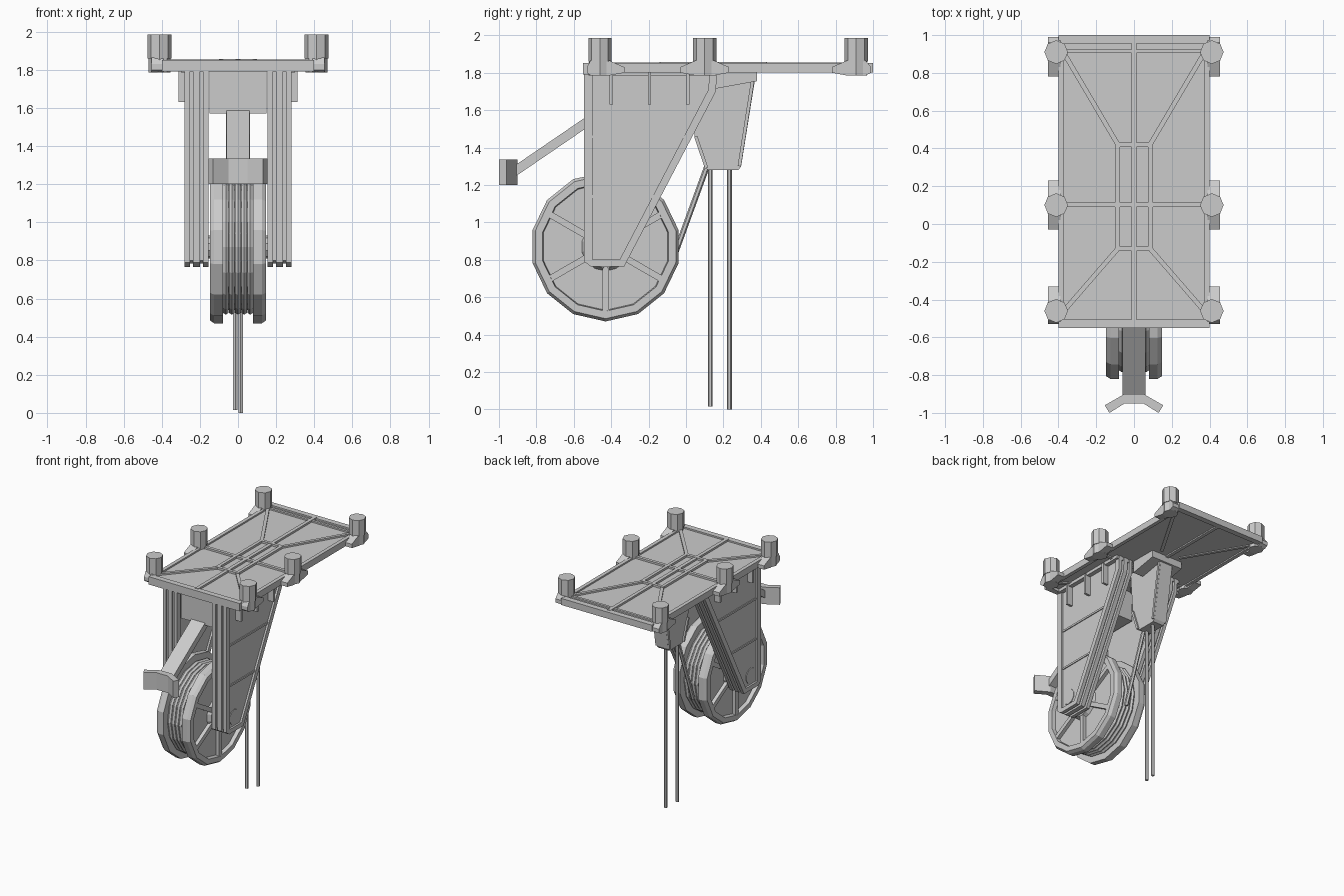
import bpy, bmesh, math
from mathutils import Vector, Matrix

if "Cube" in bpy.data.objects:
    bpy.data.objects.remove(bpy.data.objects["Cube"])


def finish(name, bm):
    bmesh.ops.recalc_face_normals(bm, faces=bm.faces[:])
    me = bpy.data.meshes.new(name)
    bm.to_mesh(me)
    bm.free()
    ob = bpy.data.objects.new(name, me)
    bpy.context.collection.objects.link(ob)
    return ob


def prism(name, pts, a, b, axis='x'):
    """Extrude a (y,z) profile along x, or an (x,y) profile along z."""
    bm = bmesh.new()
    put = (lambda p, t: (t, p[0], p[1])) if axis == 'x' else (lambda p, t: (p[0], p[1], t))
    lo = [bm.verts.new(put(p, a)) for p in pts]
    hi = [bm.verts.new(put(p, b)) for p in pts]
    bm.faces.new(lo)
    bm.faces.new(hi)
    for i in range(len(pts)):
        j = (i + 1) % len(pts)
        bm.faces.new((lo[i], lo[j], hi[j], hi[i]))
    return finish(name, bm)


def box(name, x0, x1, y0, y1, z0, z1):
    return prism(name, [(y0, z0), (y1, z0), (y1, z1), (y0, z1)], x0, x1)


def bar(name, p, q, w, h, sides=4):
    """Straight bar from p to q: box of width w, thickness h, or a round rod of diameter w."""
    p, q = Vector(p), Vector(q)
    d = q - p
    bm = bmesh.new()
    if sides == 4:
        bmesh.ops.create_cube(bm, size=1, matrix=Matrix.Diagonal((w, h, d.length, 1)))
    else:
        bmesh.ops.create_cone(bm, cap_ends=True, segments=sides, radius1=w / 2,
                              radius2=w / 2, depth=d.length)
    z = d.normalized()
    ref = Vector((1, 0, 0)) if abs(z.x) < 1e-4 else Vector((0, 0, 1))
    y = z.cross(ref).normalized()
    x = y.cross(z)
    if abs(z.x) >= 1e-4:
        x, y = y, z.cross(y)          # flat bars keep their thickness upright
    m = Matrix((x, y, z)).transposed().to_4x4()
    m.translation = (p + q) / 2
    bmesh.ops.transform(bm, matrix=m, verts=bm.verts)
    return finish(name, bm)


HUB_Y, HUB_Z = -0.43, 0.87


def lathe(name, pts, n):
    """Spin a closed (radius, x) profile round the spool axle."""
    bm = bmesh.new()
    rings = []
    for k in range(n):
        a = math.tau * k / n + math.pi / 2
        rings.append([bm.verts.new((x, HUB_Y + r * math.cos(a), HUB_Z + r * math.sin(a)))
                      for r, x in pts])
    for k in range(n):
        A, B = rings[k], rings[(k + 1) % n]
        for i in range(len(pts)):
            j = (i + 1) % len(pts)
            bm.faces.new((A[i], A[j], B[j], B[i]))
    return finish(name, bm)


# deck: thin sheet, raised rim and ribs
box("deck_sheet", -0.39, 0.39, -0.54, 0.99, 1.81, 1.84)
box("deck_front_rim", -0.40, 0.40, -0.55, -0.505, 1.79, 1.852)
box("deck_back_rim", -0.40, 0.40, 0.955, 1.0, 1.80, 1.852)
box("deck_centre_rib", -0.014, 0.014, -0.52, 0.97, 1.80, 1.855)
box("deck_cross_rib", -0.38, 0.38, 0.09, 0.115, 1.80, 1.855)
box("deck_back_rib", -0.37, 0.37, 0.905, 0.925, 1.83, 1.852)
for y in (-0.13, 0.42):
    box("deck_inner_cross_rib", -0.09, 0.09, y - 0.012, y + 0.012, 1.83, 1.857)
for s in (-1, 1):
    box("deck_side_rim", s * 0.37, s * 0.40, -0.55, 1.0, 1.80, 1.852)
    box("deck_inner_rib", s * 0.075, s * 0.10, -0.14, 0.43, 1.83, 1.857)
    bar("deck_diagonal_rib", (s * 0.38, 0.92, 1.828), (s * 0.085, 0.42, 1.828), 0.025, 0.05)
    bar("deck_diagonal_rib", (s * 0.38, -0.47, 1.828), (s * 0.085, -0.13, 1.828), 0.025, 0.05)

# six posts with flared brackets on the deck edge
for s in (-1, 1):
    for y, f, b in ((-0.46, 0.07, 0.13), (0.10, 0.13, 0.13), (0.91, 0.13, 0.08)):
        x = s * 0.412
        bar("post", (x, y, 1.86), (x, y, 1.985), 0.125, 0, 8)
        bar("post_base", (x, y, 1.785), (x, y, 1.875), 0.115, 0, 8)
        prism("post_bracket", [(y - f, 1.80), (y - 0.05, 1.785), (y + 0.05, 1.785), (y + b, 1.80),
                               (y + b, 1.83), (y + 0.05, 1.865), (y - 0.05, 1.865), (y - f, 1.83)],
              s * 0.39, s * 0.455)

# side legs: tapered core with raised edge strips, ribs and gussets
leg = [(-0.53, 1.81), (-0.53, 0.80), (-0.51, 0.785), (-0.345, 0.785), (0.135, 1.70), (0.14, 1.81)]
edge = [(-0.545, 1.81), (-0.545, 0.79), (-0.51, 0.765), (-0.33, 0.765), (0.16, 1.70), (0.165, 1.81),
        (0.125, 1.81), (0.12, 1.71), (-0.355, 0.80), (-0.50, 0.80), (-0.50, 1.81)]
for s in (-1, 1):
    prism("leg_core", leg, s * 0.17, s * 0.265)
    for a, b in ((0.155, 0.183), (0.2, 0.235), (0.252, 0.28)):
        prism("leg_edge_strip", edge, s * a, s * b)
    box("leg_rib", s * 0.26, s * 0.272, -0.51, 0.0, 1.45, 1.465)
    box("leg_rib", s * 0.26, s * 0.272, -0.51, -0.17, 1.13, 1.145)
    box("leg_top_flange", s * 0.16, s * 0.30, -0.52, 0.16, 1.785, 1.815)
    for y in (-0.40, -0.195, 0.01):
        prism("leg_gusset", [(y - 0.009, 1.80), (y + 0.009, 1.80), (y + 0.009, 1.63),
                             (y - 0.009, 1.63)], s * 0.26, s * 0.312)

# rope spool: spoked flanges, core, coils and axle
flange = [(0.03, 0.08), (0.40, 0.08), (0.40, 0.125), (0.385, 0.148), (0.345, 0.148),
          (0.34, 0.118), (0.13, 0.118), (0.115, 0.148), (0.03, 0.148)]
for s in (-1, 1):
    lathe("spool_flange", [(r, s * x) for r, x in flange], 14)
    for k in range(6):
        a = math.radians(30 + 60 * k)
        c, n = math.cos(a), math.sin(a)
        bar("spool_spoke", (s * 0.129, HUB_Y + 0.1 * c, HUB_Z + 0.1 * n),
            (s * 0.129, HUB_Y + 0.36 * c, HUB_Z + 0.36 * n), 0.035, 0.035)
lathe("spool_core", [(0.03, -0.09), (0.33, -0.09), (0.33, 0.09), (0.03, 0.09)], 14)
for k in range(5):
    x = -0.064 + 0.032 * k
    lathe("rope_coil", [(0.335 + 0.02 * math.cos(t * math.tau / 6), x + 0.017 * math.sin(t * math.tau / 6))
                        for t in range(6)], 16)
bar("spool_axle", (-0.27, HUB_Y, HUB_Z), (0.27, HUB_Y, HUB_Z), 0.12, 0.12, 10)

# lever box, lever arm and curved push pad at the front
box("lever_box", -0.15, 0.15, -0.50, -0.20, 1.57, 1.81)
bar("lever_arm", (0, -0.40, 1.625), (0, -0.92, 1.27), 0.12, 0.05)
prism("push_pad", [(-0.13, -1.0), (-0.05, -0.95), (0.05, -0.95), (0.13, -1.0),
                   (0.155, -0.96), (0.05, -0.90), (-0.05, -0.90), (-0.155, -0.96)], 1.20, 1.335, 'z')

# rope guide housing with raised edges
guide = [(0.02, 1.80), (0.045, 1.46), (0.10, 1.29), (0.12, 1.28), (0.28, 1.28), (0.295, 1.30), (0.37, 1.77)]
prism("rope_guide", guide, -0.05, 0.05)
for s in (-1, 1):
    bar("guide_back_edge", (s * 0.05, 0.285, 1.30), (s * 0.05, 0.36, 1.78), 0.025, 0.018)
    bar("guide_front_edge", (s * 0.05, 0.052, 1.46), (s * 0.05, 0.11, 1.29), 0.025, 0.018)
prism("guide_flange", [(0.16, 1.715), (0.38, 1.755), (0.38, 1.81), (0.16, 1.81)], -0.14, 0.14)

# ropes: two hanging ends and the run down to the spool
bar("hanging_rope_front", (-0.014, 0.13, 0.015), (-0.014, 0.13, 1.32), 0.026, 0, 6)
bar("hanging_rope_back", (0.014, 0.232, 0.0), (0.014, 0.232, 1.32), 0.026, 0, 6)
bar("spool_rope", (0, -0.09, 0.745), (0, 0.12, 1.32), 0.03, 0, 6)
